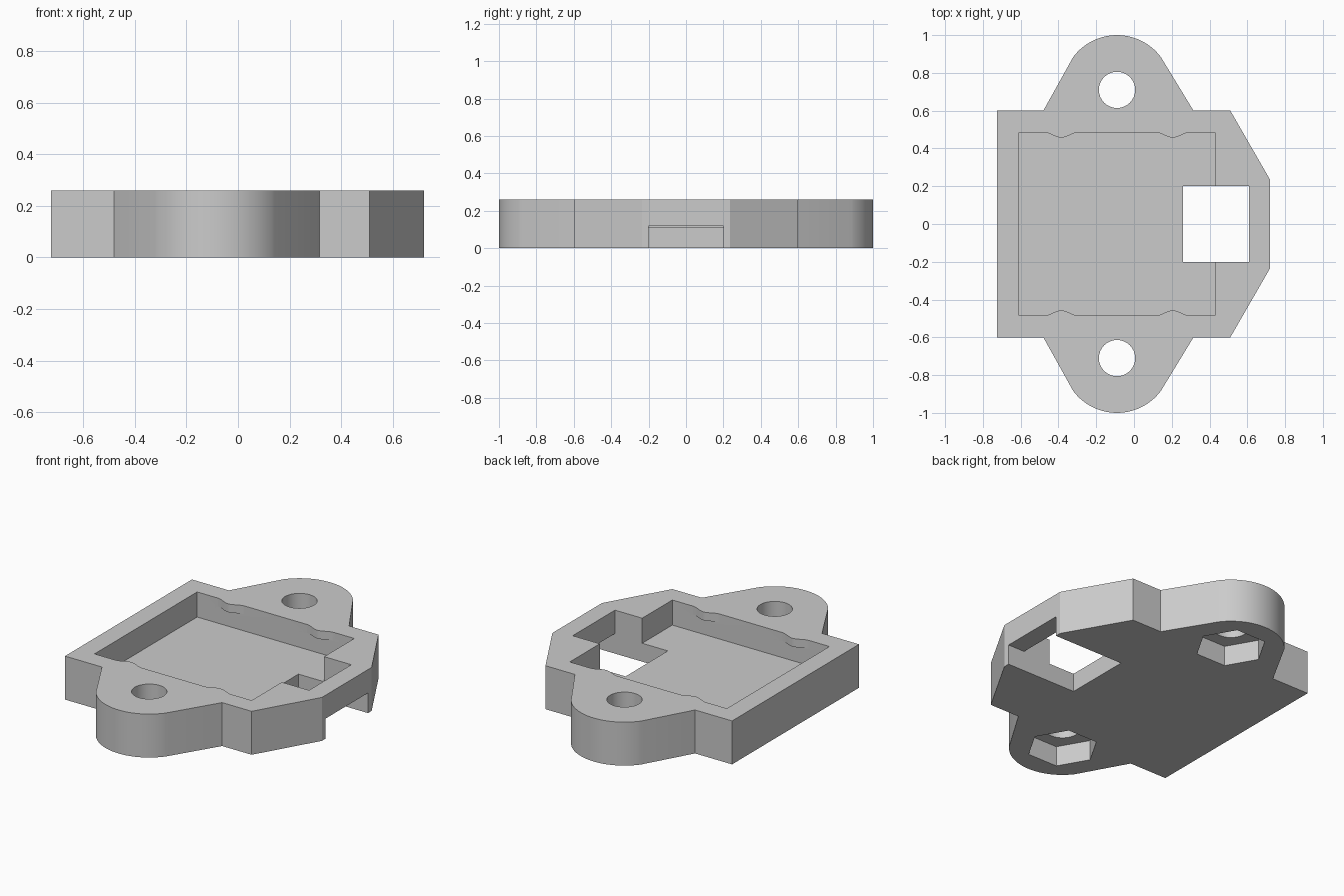
import bpy, bmesh, math

if "Cube" in bpy.data.objects:
    bpy.data.objects.remove(bpy.data.objects["Cube"], do_unlink=True)

HEIGHT = 0.26
FLOOR = 0.11        # pocket floor
TRAP = 0.12         # nut trap and side notch depth
LIP = 0.21          # underside of the snap lips
TAB_X, TAB_Y, TAB_R = -0.09, 0.71, 0.29

grey = bpy.data.materials.new("plain_grey")
grey.use_nodes = True
colour = (0.6, 0.6, 0.6, 1)
grey.diffuse_color = colour
grey.node_tree.nodes["Principled BSDF"].inputs["Base Color"].default_value = colour


def prism(name, points, z0, z1):
    """Extrude a flat outline from z0 to z1."""
    bm = bmesh.new()
    face = bm.faces.new([bm.verts.new((x, y, z0)) for x, y in points])
    top = bmesh.ops.extrude_face_region(bm, geom=[face])["geom"]
    for v in top:
        if isinstance(v, bmesh.types.BMVert):
            v.co.z = z1
    bmesh.ops.recalc_face_normals(bm, faces=bm.faces)
    mesh = bpy.data.meshes.new(name)
    bm.to_mesh(mesh)
    bm.free()
    mesh.materials.append(grey)
    obj = bpy.data.objects.new(name, mesh)
    bpy.context.collection.objects.link(obj)
    return obj


def rect(x0, x1, y0, y1):
    return [(x0, y0), (x1, y0), (x1, y1), (x0, y1)]


def arc(cx, cy, r, a0, a1, steps):
    angles = [math.radians(a0 + (a1 - a0) * i / steps) for i in range(steps + 1)]
    return [(cx + r * math.cos(a), cy + r * math.sin(a)) for a in angles]


def flip(points):
    """Add the front half of an outline as a mirror of the back half."""
    return points + [(x, -y) for x, y in reversed(points)]


def cut(target, cutter):
    mod = target.modifiers.new("cut", "BOOLEAN")
    mod.operation = "DIFFERENCE"
    mod.solver = "EXACT"
    mod.object = cutter
    bpy.context.view_layer.objects.active = target
    bpy.ops.object.modifier_apply(modifier=mod.name)
    bpy.data.objects.remove(cutter, do_unlink=True)


# Housing outline with a rounded mounting tab at each end
half = [(0.72, 0.235), (0.51, 0.6), (0.315, 0.6)]
half += arc(TAB_X, TAB_Y, TAB_R, 37, 143, 32)
half += [(-0.48, 0.6), (-0.725, 0.6)]
housing = prism("housing", flip(half), 0, HEIGHT)

# Pocket: straight walls below, two snap lips per long wall above
X0, X1, WALL = -0.61, 0.43, 0.485
cut(housing, prism("pocket_cutter", rect(X0, X1, -WALL, WALL), FLOOR, LIP))
wavy = [(X1, WALL)]
for centre in (0.205, -0.385):
    for i in range(17):
        t = i / 8 - 1
        wavy.append((centre - 0.09 * t,
                     WALL - 0.014 * (1 + math.cos(math.pi * t))))
wavy.append((X0, WALL))
cut(housing, prism("lip_cutter", flip(wavy), LIP, HEIGHT + 0.1))

# Square opening and the notch leading out of its side
cut(housing, prism("opening_cutter", rect(0.26, 0.61, -0.2, 0.2), -0.1, 0.4))
cut(housing, prism("notch_cutter", rect(0.5, 0.9, -0.2, 0.2), -0.1, TRAP))

# Screw holes with hexagonal nut traps underneath
for side in (1, -1):
    y = side * TAB_Y
    cut(housing, prism("hole_cutter", arc(TAB_X, y, 0.096, 0, 348.75, 31), -0.1, 0.4))
    cut(housing, prism("nut_cutter", arc(TAB_X, y, 0.195, 0, 300, 5), -0.1, TRAP))

# Smooth the round walls, keep corners sharp
bpy.ops.object.select_all(action="DESELECT")
housing.select_set(True)
bpy.context.view_layer.objects.active = housing
bpy.ops.object.shade_smooth_by_angle(angle=math.radians(25))
